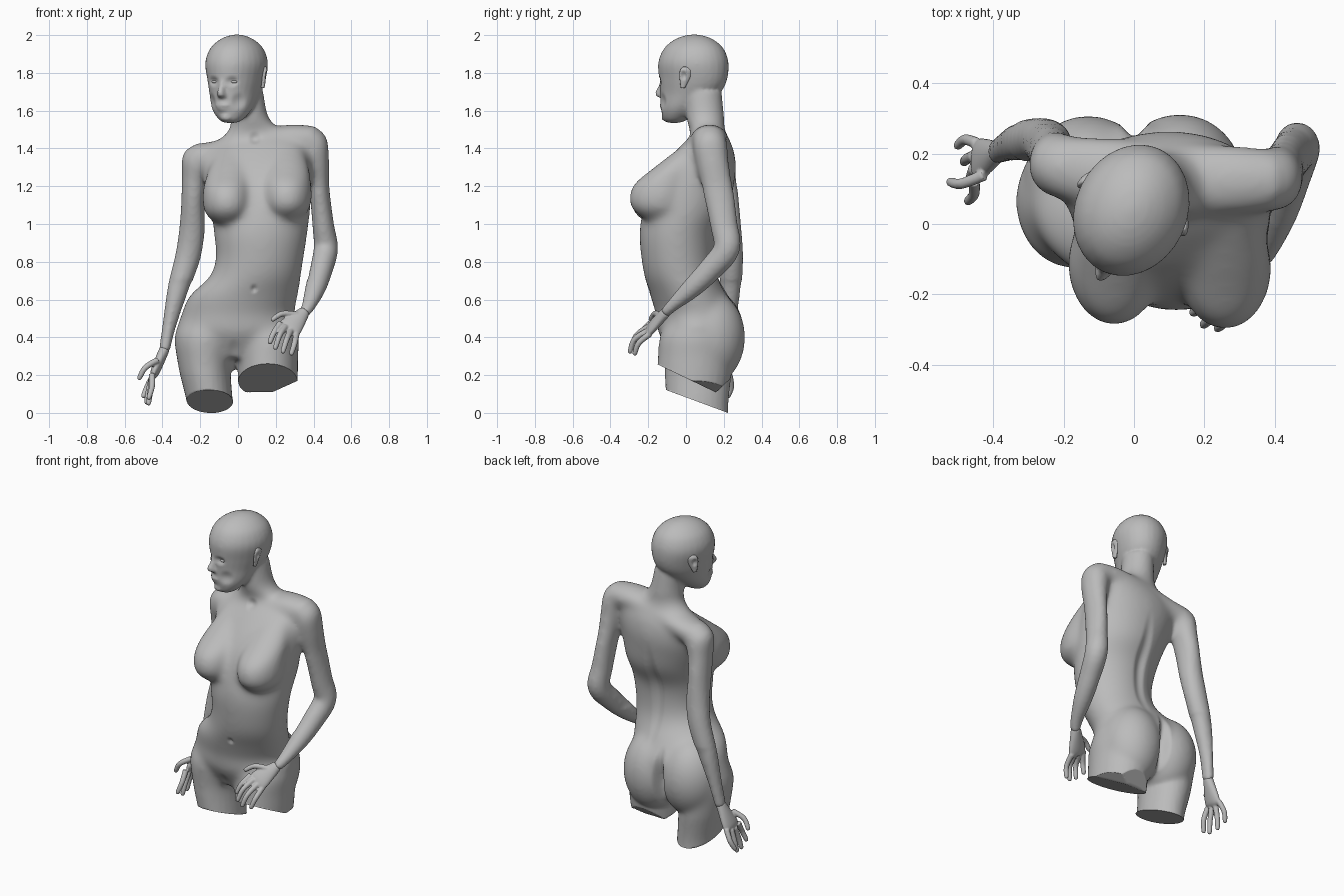
import bpy, bmesh, math
from mathutils import Vector, Matrix

skin = bpy.data.materials.new("grey_plaster")
skin.diffuse_color = (0.5, 0.5, 0.5, 1)


def catmull(rows, steps=5):
    """Smooth interpolation of every column of a table of rings."""
    out, n = [], len(rows)
    for i in range(n - 1):
        p = [rows[max(i - 1, 0)], rows[i], rows[i + 1], rows[min(i + 2, n - 1)]]
        for s in range(steps):
            t = s / steps
            out.append([0.5 * (2 * b + (c - a) * t + (2 * a - 5 * b + 4 * c - d) * t * t
                        + (3 * b - a - 3 * c + d) * t ** 3) for a, b, c, d in zip(*p)])
    return out + [list(rows[-1])]


def loft(bm, rows, side=None, matrix=Matrix(), sides=28):
    """Rings x, y, z, rx, ry, roll; with a side vector they follow the path."""
    rows = catmull([tuple(r) + (0,) * (6 - len(r)) for r in rows])
    rings = []
    for i, (x, y, z, rx, ry, roll) in enumerate(rows):
        u, v = Vector((1, 0, roll)), Vector((0, 1, 0))
        if side:
            a, b = rows[max(i - 1, 0)], rows[min(i + 1, len(rows) - 1)]
            t = (Vector(b[:3]) - Vector(a[:3])).normalized()
            u = Vector(side)
            u = (u - t * u.dot(t)).normalized()
            v = t.cross(u)
        rings.append([bm.verts.new(matrix @ (Vector((x, y, z))
                      + u * max(rx, .002) * math.cos(k * math.tau / sides)
                      + v * max(ry, .002) * math.sin(k * math.tau / sides))) for k in range(sides)])
    for a, b in zip(rings, rings[1:]):
        for k in range(sides):
            j = (k + 1) % sides
            bm.faces.new((a[k], a[j], b[j], b[k]))
    bm.faces.new(rings[0][::-1])
    bm.faces.new(rings[-1])


def blob(bm, c, r, matrix=Matrix()):
    m = matrix @ Matrix.Translation(c) @ Matrix.Diagonal((*r, 1))
    bmesh.ops.create_uvsphere(bm, u_segments=28, v_segments=18, radius=1, matrix=m)


def finish(name, bm, voxel, smooth, weight=None):
    """Fuse the overlapping volumes into one skin; weight marks extra soft areas."""
    bmesh.ops.recalc_face_normals(bm, faces=bm.faces)
    me = bpy.data.meshes.new(name)
    bm.to_mesh(me)
    bm.free()
    ob = bpy.data.objects.new(name, me)
    bpy.context.collection.objects.link(ob)
    bpy.context.view_layer.objects.active = ob
    ob.select_set(True)
    m = ob.modifiers.new("fuse", 'REMESH')
    m.mode, m.voxel_size = 'VOXEL', voxel
    bpy.ops.object.modifier_apply(modifier="fuse")
    if weight:
        group = ob.vertex_groups.new(name="soft")
        for v in ob.data.vertices:
            group.add([v.index], weight(*v.co), 'REPLACE')
        s = ob.modifiers.new("blend", 'SMOOTH')
        s.factor, s.iterations, s.vertex_group = 0.5, 55, "soft"
        bpy.ops.object.modifier_apply(modifier="blend")
    s = ob.modifiers.new("soften", 'SMOOTH')
    s.factor, s.iterations = 0.5, smooth
    bpy.ops.object.modifier_apply(modifier="soften")
    ob.data.materials.clear()
    ob.data.materials.append(skin)
    bpy.ops.object.shade_smooth_by_angle(angle=math.radians(40))
    ob.select_set(False)
    return ob


def dent(ob, c, r, push):
    """Press a soft hollow around a point."""
    c, r, push = Vector(c), Vector(r), Vector(push)
    for v in ob.data.vertices:
        d = sum(((v.co[i] - c[i]) / r[i]) ** 2 for i in range(3))
        if d < 1:
            v.co += push * (1 - d) ** 2


def clamp(t):
    return max(0, min(1, t))


def torso_weight(x, y, z):
    """Soft on trunk, hips and shoulders; firm on head, arms and thigh ends."""
    shoulders = clamp((z - 1.15) / .1)
    trunk = clamp((x + .36) / .03) if z < .7 else clamp((x + .2) / .03) * clamp((.4 - x) / .03)
    if z < .7:
        trunk *= clamp((.34 - x) / .03)
    return clamp((1.54 - z) / .06) * clamp((z - .2) / .1) * max(shoulders, trunk)


# Trunk and neck
bm = bmesh.new()
loft(bm, [(0, .05, .29, .17, .12), (0, .06, .42, .315, .205), (0, .06, .52, .3, .22),
          (.03, .018, .62, .287, .207), (.09, -.025, .72, .243, .195), (.115, -.042, .82, .233, .195),
          (.12, -.04, .95, .248, .207), (.12, 0, 1.08, .263, .228), (.11, .033, 1.2, .28, .22, .1),
          (.1, .07, 1.3, .29, .195, .15), (.085, .103, 1.39, .285, .15, .16),
          (.08, .12, 1.46, .2, .1, .16), (.075, .11, 1.51, .125, .095, .1),
          (.06, .1, 1.58, .096, .1), (.045, .088, 1.7, .088, .1)])
# Shoulder girdle
loft(bm, [(-.215, .165, 1.35, .09, .08), (-.12, .15, 1.372, .1, .068), (.08, .13, 1.425, .105, .072),
          (.27, .125, 1.455, .1, .07), (.4, .125, 1.44, .09, .08)], side=(0, 1, 0))
# Breasts, sloping down from the collar
for x, y, z in ((0, 0, 0), (.315, -.012, .02)):
    loft(bm, [(-.03 + x * .92, .06 + y, 1.4 + z, .08, .06), (-.035 + x * .93, .01 + y, 1.34 + z, .1, .09),
              (-.045 + x * .97, -.05 + y, 1.27 + z, .118, .12), (-.056 + x, -.1 + y, 1.19 + z, .128, .165),
              (-.056 + x, -.12 + y, 1.11 + z, .13, .17), (-.056 + x, -.12 + y, 1.05 + z, .114, .147),
              (-.056 + x, -.11 + y, 1.0 + z, .06, .09)])
# Buttocks
for c, r in (((-.13, .12, .42), (.185, .19, .24)), ((.13, .12, .4), (.185, .195, .25))):
    blob(bm, c, r)
# Thighs
loft(bm, [(-.13, .07, .53, .13, .13), (-.165, .065, .42, .17, .19), (-.177, .065, .25, .14, .18),
          (-.15, .06, .06, .122, .165), (-.14, .06, -.06, .115, .165)])
loft(bm, [(.13, .07, .53, .13, .13), (.155, .06, .42, .165, .195), (.157, .05, .3, .162, .2),
          (.158, .04, .17, .158, .195), (.158, .02, .0, .152, .18)])
# Arms
loft(bm, [(.36, .12, 1.47, .03, .03), (.394, .125, 1.44, .078, .088), (.414, .14, 1.33, .07, .088),
          (.43, .17, 1.18, .055, .08), (.45, .2, 1.0, .057, .072), (.465, .215, .87, .064, .07),
          (.44, .13, .76, .061, .063), (.41, .03, .66, .054, .053), (.375, -.07, .57, .037, .033),
          (.35, -.11, .53, .03, .028)], side=(1, 0, 0))
loft(bm, [(-.18, .16, 1.4, .03, .03), (-.21, .165, 1.35, .086, .09), (-.228, .18, 1.25, .071, .087),
          (-.238, .2, 1.12, .062, .08), (-.242, .225, .97, .069, .068), (-.265, .24, .83, .067, .062),
          (-.315, .235, .66, .057, .058), (-.362, .22, .46, .038, .042),
          (-.39, .205, .33, .028, .035)], side=(1, 0, 0))
# Head, turned to one side
head = Matrix.Translation((-.012, .03, 0)) @ Matrix.Rotation(math.radians(-25), 4, 'Z')
loft(bm, [(.015, -.1, 1.535, .03, .03), (.012, -.085, 1.555, .066, .066), (.005, -.054, 1.61, .106, .113),
          (0, -.01, 1.69, .128, .163), (0, .008, 1.76, .145, .186), (0, .01, 1.85, .16, .192),
          (0, .012, 1.92, .141, .168), (0, .013, 1.965, .102, .124), (0, .014, 1.992, .055, .07),
          (0, .014, 2.003, .012, .015)], matrix=head)
loft(bm, [(0, -.16, 1.775, .014, .016), (0, -.174, 1.73, .014, .02), (0, -.184, 1.695, .02, .03),
          (0, -.174, 1.675, .026, .028), (0, -.16, 1.665, .01, .01)], matrix=head)
for c, r in (((0, -.162, 1.628), (.042, .02, .011)), ((0, -.158, 1.61), (.036, .02, .012)),
             ((.01, -.14, 1.565), (.034, .03, .024))):
    blob(bm, c, r, head)
body = finish("body", bm, .0105, 5, torso_weight)

# Eye sockets, cheeks, navel, spine groove, cleft and collar hollow
turn = head.to_3x3()
for s in (-1, 1):
    dent(body, head @ Vector((s * .055, -.165, 1.755)), (.042, .06, .03), turn @ Vector((0, .018, 0)))
    dent(body, head @ Vector((s * .085, -.14, 1.65)), (.05, .06, .05), turn @ Vector((-s * .008, .008, 0)))
dent(body, (.085, -.22, .655), (.022, .06, .03), (0, .018, 0))
dent(body, (.09, .19, .95), (.05, .12, .42), (0, -.018, 0))
dent(body, (0, .28, .4), (.045, .16, .24), (0, -.045, 0))
dent(body, (.09, 0, 1.455), (.04, .06, .04), (0, .012, -.005))
dent(body, (-.02, -.14, .3), (.05, .08, .1), (0, .02, 0))

# Flat cuts across both thighs
for v in body.data.vertices:
    x, y, z = v.co
    if x > -.014:
        front = .17 - .48 * (y - .03)
        v.co.z = max(z, front, .1 + max(0, y - .15) * .95, .1 + .45 * max(0, abs(x - .09) - .07))
    else:
        v.co.z = max(z, .06 - .37 * (y - .06))

# Eyelids, closed in the sockets
bm = bmesh.new()
for s in (-1, 1):
    blob(bm, (s * .053, -.137, 1.753), (.024, .018, .009), head)
finish("eyelids", bm, .004, 2)

# Ears
bm = bmesh.new()
for s in (-1, 1):
    m = head @ Matrix.Translation((s * .156, .022, 1.775)) @ Matrix.Rotation(s * .45, 4, 'Z')
    loft(bm, [(-s * .008, .0, -.055, .01, .012), (-s * .004, .004, -.03, .01, .02), (0, .012, .01, .012, .032),
              (s * .005, .014, .04, .012, .03), (s * .004, .01, .058, .006, .012)], matrix=m)
ears = finish("ears", bm, .004, 2)
for s in (-1, 1):
    dent(ears, head @ Vector((s * .168, .03, 1.785)), (.02, .02, .032), turn @ Vector((-s * .01, 0, 0)))


def hand(name, wrist, knuckles, side, fingers):
    """Palm plus fingers; each finger is base, middle joint and tip."""
    bm = bmesh.new()
    w, k = Vector(wrist), Vector(knuckles)
    loft(bm, [(*w, .03, .027), (*w.lerp(k, .4), .046, .027), (*w.lerp(k, .8), .06, .025),
              (*k, .06, .021), (*w.lerp(k, 1.12), .04, .012)], side=side)
    for a, b, c in fingers:
        c = Vector(c)
        loft(bm, [(*a, .017, .017), (*b, .0155, .0155), (*Vector(b).lerp(c, .85), .013, .013),
                  (*c, .004, .004)], side=side, sides=12)
    finish(name, bm, .005, 3)


hand("resting_hand", (.352, -.105, .535), (.27, -.19, .445), (.11, -.01, -.06), [
    ((.225, -.19, .475), (.19, -.235, .425), (.165, -.255, .365)),
    ((.25, -.2, .455), (.22, -.262, .41), (.195, -.29, .335)),
    ((.28, -.2, .435), (.258, -.272, .39), (.235, -.3, .315)),
    ((.31, -.19, .42), (.3, -.25, .37), (.28, -.275, .305)),
    ((.31, -.14, .52), (.235, -.165, .525), (.175, -.19, .49))])
hand("hanging_hand", (-.388, .205, .34), (-.445, .18, .205), (-.1, -1, 0), [
    ((-.455, .122, .205), (-.455, .085, .14), (-.475, .062, .07)),
    ((-.455, .158, .19), (-.465, .13, .11), (-.475, .115, .04)),
    ((-.455, .193, .19), (-.475, .185, .11), (-.485, .175, .045)),
    ((-.448, .23, .2), (-.48, .24, .14), (-.505, .22, .08)),
    ((-.425, .14, .28), (-.49, .115, .24), (-.528, .12, .175))])
